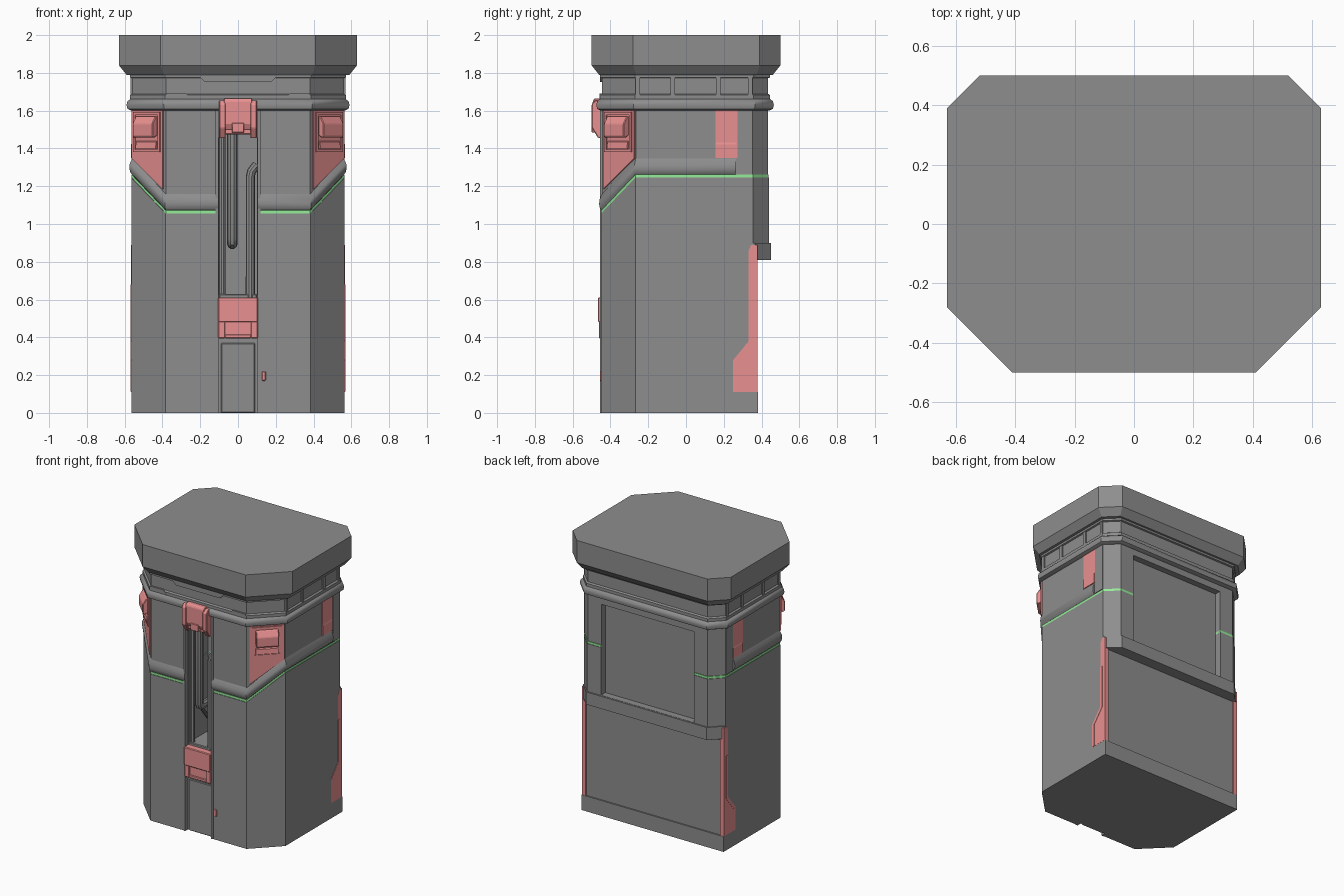
import bpy, bmesh
from mathutils import Vector as V

if "Cube" in bpy.data.objects:
    bpy.data.objects.remove(bpy.data.objects["Cube"])


def material(name, col):
    m = bpy.data.materials.new(name)
    m.diffuse_color = col
    m.use_nodes = True
    m.node_tree.nodes["Principled BSDF"].inputs["Base Color"].default_value = m.diffuse_color
    return m


GREY = material("grey_shell", (0.27, 0.27, 0.27, 1))
RED = material("red_trim", (0.82, 0.28, 0.28, 1))
GREEN = material("green_line", (0.30, 0.85, 0.32, 1))
X, Y, Z = V((1, 0, 0)), V((0, 1, 0)), V((0, 0, 1))


def activate(ob):
    bpy.ops.object.select_all(action='DESELECT')
    ob.select_set(True)
    bpy.context.view_layer.objects.active = ob


def modify(ob, kind, **props):
    activate(ob)
    m = ob.modifiers.new(kind.lower(), kind)
    for k, v in props.items():
        setattr(m, k, v)
    bpy.ops.object.modifier_apply(modifier=m.name)


def finish(name, bm, mat=GREY, bevel=0, mirror=False, smooth=False):
    bmesh.ops.remove_doubles(bm, verts=bm.verts, dist=1e-5)
    bmesh.ops.recalc_face_normals(bm, faces=bm.faces)
    me = bpy.data.meshes.new(name)
    bm.to_mesh(me)
    bm.free()
    ob = bpy.data.objects.new(name, me)
    bpy.context.collection.objects.link(ob)
    me.materials.append(mat)
    if bevel:
        modify(ob, 'BEVEL', width=bevel, segments=1, limit_method='ANGLE')
    if mirror:
        modify(ob, 'MIRROR', use_axis=(True, False, False), use_clip=False, use_mirror_merge=False)
    if smooth:
        activate(ob)
        bpy.ops.object.shade_smooth_by_angle(angle=0.7)
    return ob


def ring(z, o=0, front_z=None, hx=.565, yf=-.45, yb=.44, cf=.182, cb=.085):
    """Eight-sided outline grown by o; the two front points may sit lower."""
    hx, yf, yb = hx + o, yf - o, yb + o
    cf, cb = cf + .586 * o, (cb + .586 * o if cb else 0)
    fz = z if front_z is None else front_z
    half = [(hx - cf, yf, fz), (hx, yf + cf, z), (hx, yb - cb, z), (hx - cb, yb, z)]
    return half + [(-x, y, h) for x, y, h in reversed(half)]


def loft(name, rings, mat=GREY, **kw):
    bm = bmesh.new()
    vs = [[bm.verts.new(p) for p in r] for r in rings]
    n = len(vs[0])
    for a, b in zip(vs, vs[1:]):
        for i in range(n):
            bm.faces.new((a[i], a[(i + 1) % n], b[(i + 1) % n], b[i]))
    bm.faces.new(vs[0])
    bm.faces.new(vs[-1])
    return finish(name, bm, mat, **kw)


def plate(name, pts, org, u, n, d0, d1, mat=GREY, **kw):
    """Extrude a (u, z) polygon along n from d0 to d1."""
    bm = bmesh.new()
    a, b = [[bm.verts.new(V(org) + u * p + Z * q + n * d) for p, q in pts] for d in (d0, d1)]
    bm.faces.new(a)
    bm.faces.new(b)
    for i in range(len(a)):
        j = (i + 1) % len(a)
        bm.faces.new((a[i], a[j], b[j], b[i]))
    return finish(name, bm, mat, **kw)


def rect(a, b, c, d):
    return [(a, c), (b, c), (b, d), (a, d)]


def box(name, x, y, z, mat=GREY, **kw):
    return plate(name, rect(*x, *z), (0, 0, 0), X, Y, y[0], y[1], mat, **kw)


def tube(name, pts, r):
    cu = bpy.data.curves.new(name, 'CURVE')
    cu.dimensions, cu.bevel_depth, cu.bevel_resolution, cu.use_fill_caps = '3D', r, 3, True
    sp = cu.splines.new('POLY')
    sp.points.add(len(pts) - 1)
    for p, c in zip(sp.points, pts):
        p.co = (*c, 1)
    ob = bpy.data.objects.new(name, cu)
    bpy.context.collection.objects.link(ob)
    cu.materials.append(GREY)
    activate(ob)
    bpy.ops.object.convert(target='MESH')
    bpy.ops.object.shade_smooth_by_angle(angle=0.6)


# main body: base step, lower shell, rear ledge, grooved seam, upper shell
ZF, ZS = 1.055, 1.245
low = dict(yb=.37, cb=0)
body = loft("body", [
    ring(0, yb=.38, cb=0), ring(.11, yb=.38, cb=0), ring(.11, **low), ring(.81, **low),
    ring(.81, yb=.45), ring(.9, yb=.45), ring(.9), ring(ZS, 0, ZF),
    ring(ZS, -.012, ZF), ring(ZS + .018, -.012, ZF + .018),
    ring(ZS + .018, -.005, ZF + .018), ring(1.61, -.005)])
seam = loft("green_seam", [ring(ZS + .001, -.002, ZF + .001), ring(ZS + .017, -.002, ZF + .017)], GREEN)
ridge = loft("skirt_ridge", [ring(ZS + h, o, ZF + h, yb=.265 - o, cb=0) for h, o in
             ((.018, -.003), (.03, .006), (.05, .01), (.075, .008), (.105, -.006))], smooth=True)

# front channel, deep pocket and rear panel recess (cut deeper through the seam)
for x, y0, y1, z0, z1, targets in ((.105, -.7, -.42, -.1, 1.7, (body, seam, ridge)),
                                   (.1, -.71, -.2, .6, 1.52, (body, seam, ridge)),
                                   (.37, .39, .7, .902, 1.555, (body,)),
                                   (.37, .3, .7, .902, 1.555, (seam,))):
    cutter = box("cutter", (-x, x), (y0, y1), (z0, z1))
    cutter.hide_render = True
    for ob in targets:
        modify(ob, 'BOOLEAN', object=cutter, operation='DIFFERENCE', solver='EXACT')
    bpy.data.objects.remove(cutter)

# collar, neck and cap
loft("collar", [ring(z, o) for z, o in
     ((1.6, 0), (1.61, .02), (1.63, .025), (1.65, .02), (1.662, .004))], smooth=True)
loft("neck", [ring(1.655, -.005), ring(1.80, -.005)])
loft("neck_lower_band", [ring(1.66, .006), ring(1.682, .006), ring(1.69, -.006)])
loft("neck_upper_band", [ring(1.772, -.006), ring(1.776, .006), ring(1.80, .006)])
cap = dict(hx=.63, yf=-.5, yb=.5, cf=.22, cb=.11)
loft("cap", [ring(1.79, -.04, **cap), ring(1.84, 0, **cap), ring(2, 0, **cap)])
plate("neck_front_tab", [(-.2, 1.776), (-.175, 1.752), (.175, 1.752), (.2, 1.776)],
      (0, -.43, 0), X, -Y, 0, .026)
plate("neck_front_plate", [(.25, 1.665), (.275, 1.692), (.38, 1.692), (.38, 1.665)],
      (0, -.43, 0), X, -Y, 0, .027, mirror=True)
for i, y in enumerate((-.255, -.07, .17, .34)):
    plate(f"neck_divider_{i}", rect(y - .012, y + .012, 1.68, 1.78), (.55, 0, 0), Y, X, 0, .018, mirror=True)

# channel rails, lower plate and pocket fittings
box("channel_rail", (.103, .118), (-.454, -.40), (0, 1.6), mirror=True)
box("channel_plate", (-.09, .09), (-.43, -.4), (0, .37), bevel=.004)
box("pocket_tray", (-.1, .1), (-.42, -.21), (.59, .63), bevel=.005)
tube("centre_pipe", [(-.03, -.40, 1.52), (-.03, -.40, .925), (-.03, -.393, .905), (-.03, -.375, .895),
                     (-.03, -.22, .895)], .028)
tube("bent_pipe", [(.065, -.40, .6), (.065, -.40, 1.25), (.072, -.40, 1.28), (.10, -.40, 1.315)], .024)
tube("side_rod", [(-.083, -.40, .6), (-.083, -.40, 1.52)], .017)
tube("brace", [(-.085, -.40, .97), (-.085, -.22, .74)], .012)

# top clip over the collar
plate("top_clip", [(-.42, 1.665), (-.485, 1.665), (-.494, 1.65), (-.494, 1.53), (-.48, 1.5), (-.42, 1.5)],
      (0, 0, 0), Y, X, -.075, .075, RED, bevel=.004)
plate("top_clip_arm", [(-.42, 1.655), (-.48, 1.655), (-.499, 1.635), (-.499, 1.51), (-.465, 1.455), (-.42, 1.455)],
      (0, 0, 0), Y, X, .065, .1, RED, bevel=.004, mirror=True)
box("top_clip_lower_bar", (-.07, .07), (-.47, -.42), (1.475, 1.51), RED, bevel=.004)
box("top_clip_catch", (-.033, .033), (-.499, -.46), (1.485, 1.535), RED, bevel=.003)

# middle clip
box("middle_clip", (-.105, .105), (-.467, -.41), (.48, .612), RED, bevel=.005)
box("middle_clip_back", (-.1, .1), (-.45, -.40), (.4, .485), RED)
box("middle_clip_foot", (.068, .105), (-.461, -.41), (.395, .485), RED, bevel=.004, mirror=True)
box("middle_clip_lip", (-.07, .07), (-.458, -.41), (.395, .415), RED, bevel=.003)
box("small_tab", (.127, .147), (-.456, -.44), (.17, .22), RED, bevel=.003)

# angled corner panels with pull handles (built right, mirrored left)
org, u, n = V((.383, -.45, 0)), V((1, 1, 0)).normalized(), V((1, -1, 0)).normalized()
plate("corner_panel", [(.02, 1.185), (.25, 1.347), (.25, 1.6), (.02, 1.6)],
      org, u, n, -.02, .004, RED, mirror=True)
for nm, r in (("left", (.035, .05, 1.38, 1.59)), ("right", (.22, .235, 1.38, 1.59)),
              ("bottom", (.035, .235, 1.38, 1.395)), ("top", (.035, .235, 1.578, 1.593))):
    plate("handle_frame_" + nm, rect(*r), org, u, n, -.01, .011, RED, mirror=True)
plate("handle_grip", [(-.01, 1.57), (.015, 1.57), (.04, 1.53), (.04, 1.465), (.028, 1.455), (-.01, 1.475)],
      org, n, u, .06, .21, RED, bevel=.004, mirror=True)
plate("handle_sill", [(-.01, 1.45), (.012, 1.435), (.016, 1.4), (-.01, 1.4)],
      org, n, u, .06, .21, RED, mirror=True)

# side panels and rear pillars
plate("side_panel", rect(.155, .272, 1.35, 1.602), (.555, 0, 0), Y, X, 0, .008, RED, mirror=True)
plate("side_panel_lip", [(0, 1.35), (.011, 1.35), (.011, 1.42), (.004, 1.445), (0, 1.445)],
      (.555, 0, 0), X, Y, .16, .268, RED, mirror=True)
plate("rear_pillar", rect(.274, .352, 1.265, 1.602), (.555, 0, 0), Y, X, 0, .010, mirror=True)

# red strips down the rear corners
plate("rear_corner_strip", [(.25, .11), (.378, .11), (.378, .89), (.345, .89), (.332, .86), (.332, .38), (.25, .28)],
      (.535, 0, 0), Y, X, 0, .031, RED, mirror=True)
plate("rear_strip_rib", [(.25, .112), (.27, .112), (.27, .272), (.352, .372), (.352, .68), (.332, .68),
                         (.332, .38), (.25, .28)],
      (.555, 0, 0), Y, X, 0, .013, RED, mirror=True)
